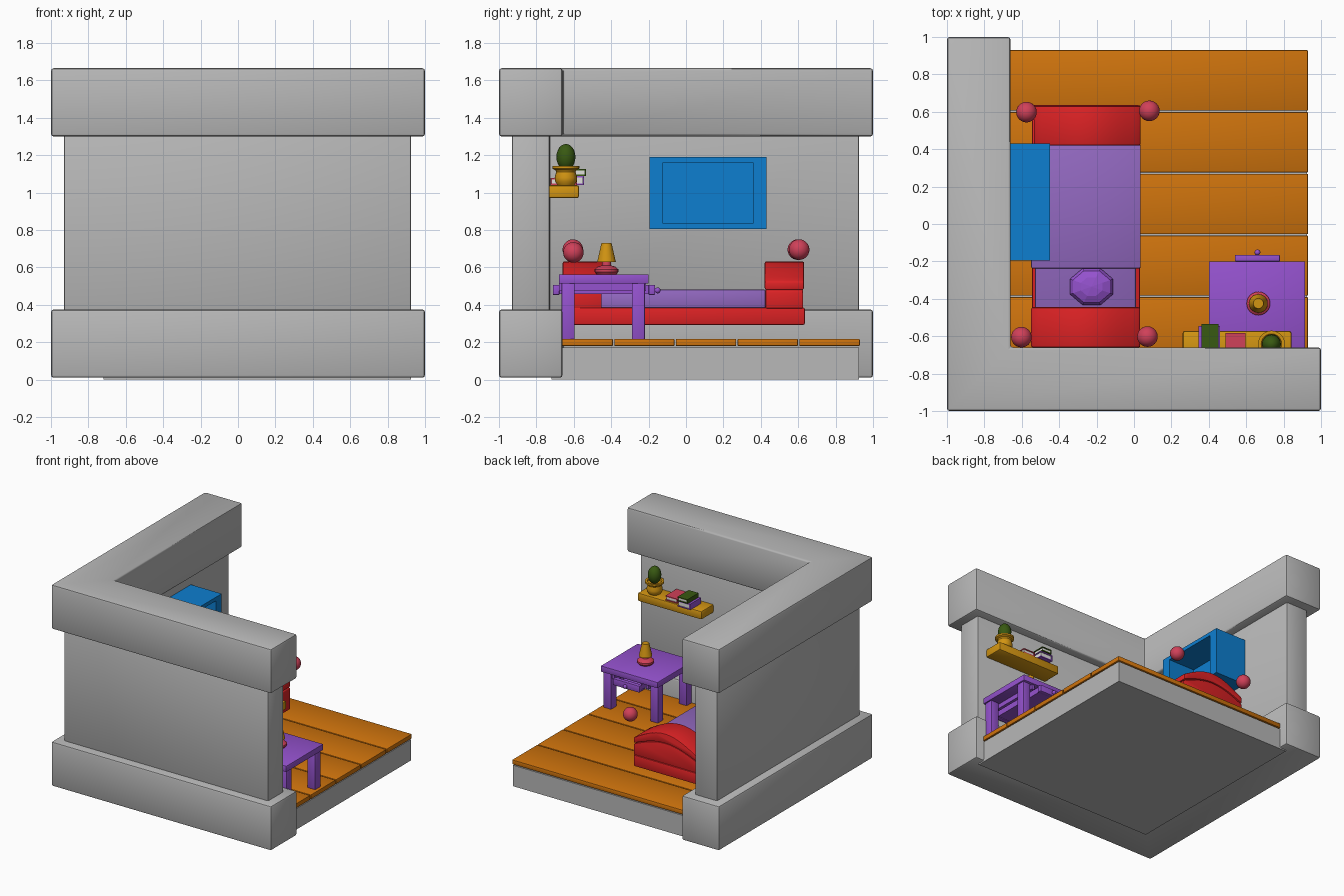
import bpy, bmesh, math
from mathutils import Matrix, Vector

if "Cube" in bpy.data.objects:
    bpy.data.objects.remove(bpy.data.objects["Cube"])


def material(name, rgb):
    m = bpy.data.materials.new(name)
    m.diffuse_color = (*rgb, 1)
    m.use_nodes = True
    m.node_tree.nodes["Principled BSDF"].inputs["Base Color"].default_value = m.diffuse_color
    return m


GREY = material("wall_grey", (0.48, 0.48, 0.48))
ORANGE = material("wood_orange", (0.63, 0.175, 0.004))
RED = material("bed_red", (0.72, 0.016, 0.018))
PURPLE = material("purple", (0.30, 0.085, 0.62))
LAVENDER = material("lavender", (0.29, 0.14, 0.53))
BLUE = material("blue", (0.004, 0.21, 0.63))
YELLOW = material("ochre", (0.65, 0.30, 0.006))
PINK = material("rose", (0.63, 0.052, 0.10))
GREEN = material("cactus_green", (0.04, 0.10, 0.006))
WHITE = material("paper_white", (0.75, 0.75, 0.72))


def finish(name, bm, mat, bevel=0.0, segs=2):
    bmesh.ops.recalc_face_normals(bm, faces=bm.faces)
    if bevel:
        edges = [e for e in bm.edges if e.calc_face_angle(0) > 0.6]
        bmesh.ops.bevel(bm, geom=edges, offset=bevel, segments=segs, profile=0.5, affect='EDGES')
    me = bpy.data.meshes.new(name)
    bm.to_mesh(me)
    bm.free()
    ob = bpy.data.objects.new(name, me)
    bpy.context.collection.objects.link(ob)
    me.materials.append(mat)
    return ob


def box(name, x, y, z, mat, bevel=0.0):
    bm = bmesh.new()
    size = Matrix.Diagonal((x[1] - x[0], y[1] - y[0], z[1] - z[0], 1))
    mid = Vector((sum(x) / 2, sum(y) / 2, sum(z) / 2))
    bmesh.ops.create_cube(bm, size=1, matrix=Matrix.Translation(mid) @ size)
    return finish(name, bm, mat, bevel)


def prism(name, pts, push, mat, bevel=0.0):
    bm = bmesh.new()
    f = bm.faces.new([bm.verts.new(p) for p in pts])
    r = bmesh.ops.extrude_face_region(bm, geom=[f], use_keep_orig=True)
    bmesh.ops.translate(bm, vec=push, verts=[v for v in r['geom'] if isinstance(v, bmesh.types.BMVert)])
    return finish(name, bm, mat, bevel)


def ball(name, c, scale, mat, u=24, v=14, turn=0):
    bm = bmesh.new()
    m = Matrix.Translation(c) @ Matrix.Diagonal((*scale, 1)) @ Matrix.Rotation(turn, 4, 'Z')
    bmesh.ops.create_uvsphere(bm, u_segments=u, v_segments=v, radius=1, matrix=m)
    return finish(name, bm, mat)


def lathe(name, cx, cy, profile, mat, n=24):
    # profile of (radius, z), closed with flat ends
    bm = bmesh.new()
    rings = [[bm.verts.new((cx + r * math.cos(2 * math.pi * i / n), cy + r * math.sin(2 * math.pi * i / n), z))
              for i in range(n)] for r, z in profile]
    for a, b in zip(rings, rings[1:]):
        for i in range(n):
            bm.faces.new((a[i], a[(i + 1) % n], b[(i + 1) % n], b[i]))
    bm.faces.new(rings[0])
    bm.faces.new(rings[-1])
    return finish(name, bm, mat)


# L-shaped walls: thick base, thinner middle, thick cap
def ell(name, lo, inner, hi, z0, z1, bevel):
    p = [(lo, lo), (hi, lo), (hi, inner), (inner, inner), (inner, hi), (lo, hi)]
    prism(name, [(x, y, z0) for x, y in p], (0, 0, z1 - z0), GREY, bevel)


ell("wall_base", -1, -0.66, 1, 0.01, 0.375, 0.015)
ell("wall_middle", -0.93, -0.73, 0.925, 0.36, 1.32, 0.01)
ell("wall_cap", -1, -0.66, 1, 1.30, 1.665, 0.015)

# Floor slab and planks
box("floor_slab", (-0.72, 0.925), (-0.72, 0.925), (0, 0.172), GREY)
cuts = [-0.70, -0.387, -0.058, 0.272, 0.602, 0.933]
for i in range(5):
    box(f"plank_{i + 1}", (-0.70, 0.93), (cuts[i] + 0.004, cuts[i + 1] - 0.004), (0.18, 0.217), ORANGE, 0.004)

# Bed frame, mattress, blanket and pillow
box("bed_frame", (-0.545, 0.033), (-0.66, 0.635), (0.293, 0.385), RED, 0.008)
box("mattress", (-0.53, 0.012), (-0.46, 0.43), (0.38, 0.465), LAVENDER, 0.01)
box("blanket", (-0.55, 0.036), (-0.237, 0.425), (0.384, 0.482), LAVENDER, 0.008)
s = 1 / math.cos(math.pi / 8)
ball("pillow", (-0.227, -0.335, 0.485), (0.115 * s, 0.098 * s, 0.048), PURPLE, 8, 6, math.pi / 8)


# Arched head and foot boards: panel with curved cap rail
def arch(x0, x1, zend, zmid, n=14):
    return [(x0 + (x1 - x0) * i / n, zend + (zmid - zend) * math.sin(math.pi * i / n)) for i in range(n + 1)]


for part, y0, y1, x0, x1 in (("headboard", -0.66, -0.445, -0.55, 0.033), ("footboard", 0.42, 0.632, -0.535, 0.036)):
    low = [(x1, 0.38), (x0, 0.38)] + arch(x0, x1, 0.472, 0.55)
    prism(part + "_panel", [(x, y0 + 0.006, z) for x, z in low], (0, y1 - y0 - 0.012, 0), RED, 0.006)
    rail = arch(x0, x1, 0.525, 0.632) + arch(x0, x1, 0.478, 0.552)[::-1]
    prism(part + "_cap", [(x, y0, z) for x, z in rail], (0, y1 - y0, 0), RED, 0.01)
for i, (x, y, z) in enumerate([(-0.575, 0.598, 0.695), (0.082, 0.605, 0.695), (-0.602, -0.605, 0.695), (0.072, -0.602, 0.68)]):
    ball(f"bed_ball_{i + 1}", (x, y, z), (0.055,) * 3, PINK)

# Blue wall cabinet with a recessed opening
bm = bmesh.new()
bmesh.ops.create_cube(bm, size=1, matrix=Matrix.Translation((-0.595, 0.118, 0.998)) @ Matrix.Diagonal((0.29, 0.625, 0.385, 1)))
front = max(bm.faces, key=lambda f: f.calc_center_median().x)
bmesh.ops.inset_region(bm, faces=[front], thickness=0.001)
for v in front.verts:
    v.co.y = 0.118 + math.copysign(0.24, v.co.y - 0.118)
    v.co.z = 0.998 + math.copysign(0.162, v.co.z - 0.998)
r = bmesh.ops.extrude_discrete_faces(bm, faces=[front])
bmesh.ops.translate(bm, vec=(-0.24, 0, 0), verts=r['faces'][0].verts[:])
finish("wall_cabinet", bm, BLUE)

# Table with legs, rails, drawer and lamp
box("table_top", (0.40, 0.915), (-0.68, -0.2), (0.513, 0.562), PURPLE, 0.004)
for x in (0.41, 0.835):
    for y in (-0.665, -0.29):
        box("table_leg", (x, x + 0.07), (y, y + 0.07), (0.215, 0.515), PURPLE, 0.004)
for x in (0.49, 0.80):
    box("drawer_runner", (x, x + 0.025), (-0.68, -0.215), (0.475, 0.515), PURPLE)
box("drawer_floor", (0.55, 0.77), (-0.70, -0.18), (0.458, 0.47), PURPLE)
for x in (0.55, 0.755):
    box("drawer_side", (x, x + 0.015), (-0.70, -0.18), (0.458, 0.505), PURPLE)
for y in (-0.712, -0.2):
    box("drawer_end", (0.54, 0.78), (y, y + 0.035), (0.453, 0.507), PURPLE, 0.004)
ball("drawer_knob", (0.66, -0.152, 0.477), (0.016,) * 3, PURPLE, 12, 8)
lx, ly = 0.665, -0.425
lathe("lamp_base", lx, ly, [(0.05, 0.56), (0.063, 0.575), (0.063, 0.59), (0.045, 0.605), (0.025, 0.61), (0.022, 0.64)], PINK)
lathe("lamp_shade", lx, ly, [(0.05, 0.628), (0.027, 0.73)], YELLOW)

# Shelf with books and potted cactus
box("shelf", (0.26, 0.842), (-0.735, -0.572), (0.97, 1.04), YELLOW, 0.012)


def book(name, x, y, z, mat):
    box(name + "_cover_bottom", x, y, (z[0], z[0] + 0.008), mat)
    box(name + "_cover_top", x, y, (z[1] - 0.008, z[1]), mat)
    box(name + "_spine", (x[0], x[0] + 0.008), y, z, mat)
    box(name + "_pages", (x[0] + 0.006, x[1] - 0.006), (y[0] + 0.006, y[1] - 0.006), (z[0] + 0.006, z[1] - 0.006), WHITE)


book("purple_book", (0.345, 0.46), (-0.69, -0.545), (1.04, 1.088), PURPLE)
book("green_book", (0.362, 0.452), (-0.68, -0.535), (1.089, 1.125), GREEN)
book("rose_book", (0.488, 0.595), (-0.725, -0.582), (1.04, 1.078), PINK)
px, py = 0.735, -0.642
lathe("cactus_pot", px, py, [(0.045, 1.04), (0.058, 1.06), (0.06, 1.08), (0.052, 1.11), (0.056, 1.12),
                             (0.072, 1.128), (0.072, 1.142), (0.055, 1.142), (0.05, 1.13)], YELLOW)
ball("cactus", (px, py, 1.19), (0.051, 0.051, 0.07), GREEN, 16, 12)

# Smooth rounded parts, keep hard edges
bpy.ops.object.select_all(action='SELECT')
bpy.context.view_layer.objects.active = bpy.data.objects["cactus"]
bpy.ops.object.shade_smooth_by_angle(angle=math.radians(35))
bpy.data.meshes["pillow"].shade_flat()
